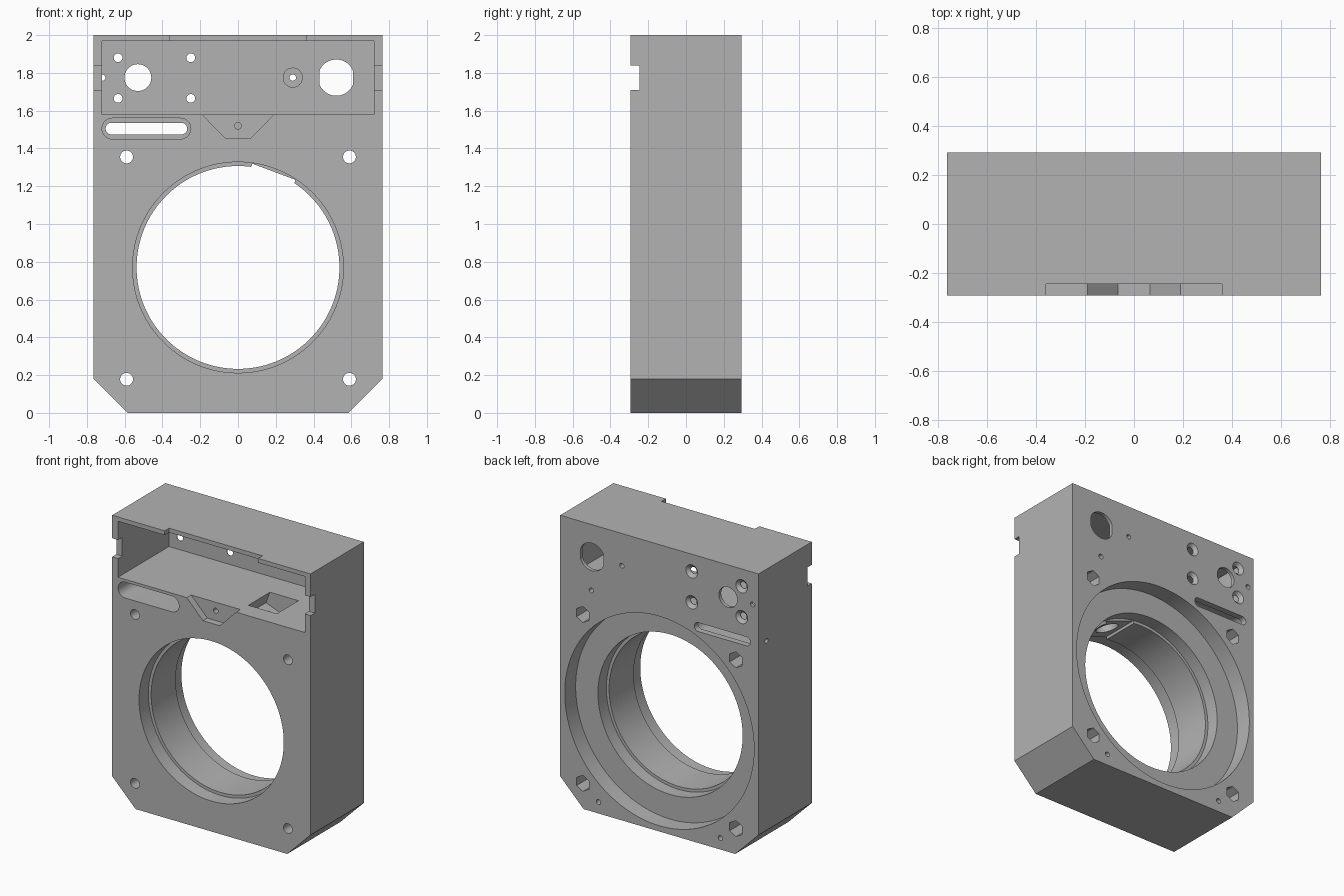
import bpy, bmesh, math
from mathutils import Matrix, Vector

old = bpy.data.objects.get("Cube")
if old:
    bpy.data.objects.remove(old, do_unlink=True)

W, D, BACK_WALL = 0.765, 0.293, 0.268
BORE_Z = 0.77
TILT = math.radians(20.6)

gray = bpy.data.materials.new("plain gray")
gray.use_nodes = True
COLOR = (0.45, 0.45, 0.45, 1)
gray.diffuse_color = COLOR
gray.node_tree.nodes["Principled BSDF"].inputs["Base Color"].default_value = COLOR


def make(name, bm):
    bmesh.ops.recalc_face_normals(bm, faces=bm.faces)
    me = bpy.data.meshes.new(name)
    bm.to_mesh(me)
    bm.free()
    ob = bpy.data.objects.new(name, me)
    bpy.context.collection.objects.link(ob)
    me.materials.append(gray)
    return ob


def prism(name, outline, y0, y1):
    """Extrude an x-z outline from y0 to y1."""
    bm = bmesh.new()
    face = bm.faces.new([bm.verts.new((x, y0, z)) for x, z in outline])
    ext = bmesh.ops.extrude_face_region(bm, geom=[face])["geom"]
    moved = [v for v in ext if isinstance(v, bmesh.types.BMVert)]
    bmesh.ops.translate(bm, verts=moved, vec=(0, y1 - y0, 0))
    return make(name, bm)


def rect(x0, x1, z0, z1):
    return [(x0, z0), (x1, z0), (x1, z1), (x0, z1)]


def circle(x, z, r, n=32, flat=9):
    """Circle outline, optionally flattened on its left and right."""
    pts = [(r * math.cos(2 * math.pi * i / n), r * math.sin(2 * math.pi * i / n))
           for i in range(n)]
    return [(x + max(-flat, min(flat, a)), z + b) for a, b in pts]


def slot(x0, x1, z, r, n=16):
    """Outline with rounded ends, whose end arcs are centred on x0 and x1."""
    arc = [math.pi * i / n - math.pi / 2 for i in range(n + 1)]
    return ([(x1 + r * math.cos(a), z + r * math.sin(a)) for a in arc]
            + [(x0 - r * math.cos(a), z - r * math.sin(a)) for a in arc])


def lathe(name, profile, x, z, n):
    """Solid of revolution about a y axis; the profile holds (radius, y)."""
    bm = bmesh.new()
    rings = []
    for r, y in profile:
        rings.append([bm.verts.new((x + r * math.cos(2 * math.pi * i / n), y,
                                    z + r * math.sin(2 * math.pi * i / n)))
                      for i in range(n)])
    for a, b in zip(rings, rings[1:]):
        for i in range(n):
            bm.faces.new((a[i], a[i - 1], b[i - 1], b[i]))
    bm.faces.new(rings[0])
    bm.faces.new(rings[-1])
    return make(name, bm)


def radial(ob):
    """Tilt a part built straight above the bore to its radial position."""
    pivot = Vector((0, 0, BORE_Z))
    ob.data.transform(Matrix.Translation(pivot) @ Matrix.Rotation(TILT, 4, "Y")
                      @ Matrix.Translation(-pivot))
    return ob


def apply_boolean(other, operation="DIFFERENCE"):
    mod = body.modifiers.new("shape", "BOOLEAN")
    mod.operation = operation
    mod.solver = "EXACT"
    mod.object = other
    bpy.context.view_layer.objects.active = body
    bpy.ops.object.modifier_apply(modifier=mod.name)
    bpy.data.objects.remove(other, do_unlink=True)


def cut(outline, y0, y1):
    apply_boolean(prism("cutter", outline, y0, y1))


FRONT, REAR = -D - 0.05, D + 0.05

# Main block with chamfered lower corners
body = prism("housing", [(-0.585, 0), (0.585, 0), (W, 0.18), (W, 2),
                         (-W, 2), (-W, 0.18)], -D, D)

# Stepped bore with an inner lip and a wide rear counterbore
apply_boolean(lathe("bore", [(0.558, FRONT), (0.558, -0.19), (0.537, -0.19),
                             (0.537, 0.08), (0.558, 0.08), (0.558, 0.173),
                             (0.73, 0.173), (0.73, REAR)], 0, BORE_Z, 128))

# Electronics compartment, lid notches and latch recess
cut(rect(-0.72, 0.72, 1.58, 1.97), FRONT, BACK_WALL)
cut(rect(-0.36, 0.36, 1.9, 2.05), FRONT, -0.245)
for s in (-1, 1):
    cut(rect(min(s * 0.7, s * 0.8), max(s * 0.7, s * 0.8), 1.71, 1.84), FRONT, -0.247)
cut([(-0.21, 1.6), (-0.19, 1.58), (-0.065, 1.452), (0.065, 1.452),
     (0.19, 1.58), (0.21, 1.6)], FRONT, -0.245)
cut(circle(0, 1.52, 0.018, 16), FRONT, -0.1)

# Tilted sensor pocket opening into the bore
apply_boolean(radial(prism("pocket", rect(-0.103, 0.103, BORE_Z + 0.74, BORE_Z + 0.92),
                           -0.164, 0.074)))
apply_boolean(radial(prism("lip_flat", rect(-0.122, 0.122, BORE_Z + 0.45, BORE_Z + 0.541),
                           -0.21, 0.1)))
hole = lathe("sensor_hole", [(0.075, -0.8), (0.075, -0.5)], 0, 0, 32)
hole.data.transform(Matrix.Translation((0, -0.045, BORE_Z))
                    @ Matrix.Rotation(-math.pi / 2, 4, "X"))
apply_boolean(radial(hole))

# Cable slot, deep in front and narrow through the back, with a side pin hole
cut(slot(-0.665, -0.305, 1.505, 0.055), FRONT, 0.25)
cut(slot(-0.67, -0.3, 1.505, 0.031), 0.2, REAR)
pin = lathe("pin_hole", [(0.016, -0.85), (0.016, -0.69)], 0, 0, 16)
pin.data.transform(Matrix.Translation((0, 0.205, 1.5)) @ Matrix.Rotation(-math.pi / 2, 4, "Z"))
apply_boolean(pin)

# Corner bolt holes with hexagonal nut pockets behind
for x in (-0.59, 0.59):
    for z in (0.178, 1.355):
        cut(circle(x, z, 0.034), FRONT, REAR)
        cut([(x + b - z, z + a - x) for a, b in circle(x, z, 0.056, 6)], 0.15, REAR)

# Countersunk screw holes in the rear wall
for x in (-0.635, -0.25):
    for z in (1.665, 1.88):
        apply_boolean(lathe("screw_hole", [(0.023, 0.2), (0.023, 0.272), (0.046, D),
                                           (0.046, REAR)], x, z, 24))

# Round and flat-sided connector openings
cut(circle(-0.53, 1.775, 0.071, 48), 0.2, REAR)
cut(circle(0.52, 1.775, 0.096, 48, 0.088), 0.2, REAR)

# Small boss on the rear wall
apply_boolean(prism("boss", circle(0.29, 1.775, 0.053), 0.23, 0.28), "UNION")
cut(circle(0.29, 1.775, 0.017, 16), 0.1, REAR)

# Small rear pin holes
for x, z in ((-0.719, 1.775), (0.525, 1.54), (0.47, 0.08), (-0.47, 0.08)):
    cut(circle(x, z, 0.017, 16), 0.2, REAR)

bpy.ops.object.select_all(action="DESELECT")
body.select_set(True)
bpy.context.view_layer.objects.active = body
bpy.ops.object.shade_smooth_by_angle(angle=math.radians(25))
